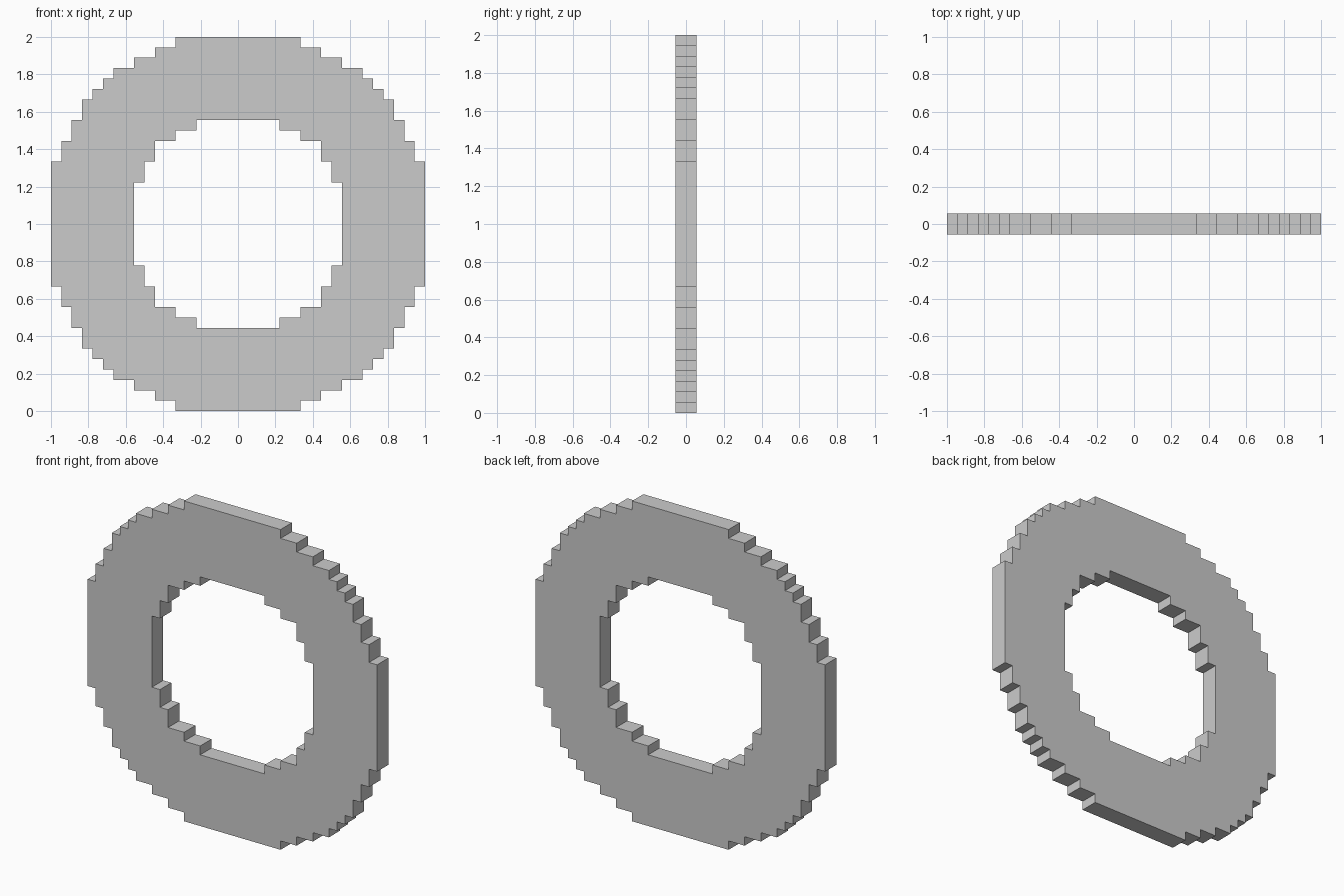
import bpy, bmesh
from mathutils import Vector

if "Cube" in bpy.data.objects:
    bpy.data.objects.remove(bpy.data.objects["Cube"])

U = 1 / 18  # one block

# Quarter outlines as (half width, height) steps, in blocks from the centre
OUTER = [(18, 6), (17, 8), (16, 10), (15, 12), (14, 13),
         (13, 14), (12, 15), (10, 16), (8, 17), (6, 18)]
INNER = [(10, 4), (9, 6), (8, 8), (6, 9), (4, 10)]


def stepped_loop(steps):
    """Full stepped outline mirrored from one quarter."""
    quarter = []
    for i, (w, h) in enumerate(steps):
        if i:
            quarter.append((w, steps[i - 1][1]))
        quarter.append((w, h))
    left = [(-x, z) for x, z in reversed(quarter)]
    half = quarter + left
    return half + [(-x, -z) for x, z in half]


bm = bmesh.new()

# Outer rim and hole outlines
edges = []
for steps in (OUTER, INNER):
    vs = [bm.verts.new((x * U, -U, 1 + z * U)) for x, z in stepped_loop(steps)]
    edges += [bm.edges.new((a, b)) for a, b in zip(vs, vs[1:] + vs[:1])]

# Fill the ring face, then give it thickness
bmesh.ops.triangle_fill(bm, edges=edges, use_beauty=True, normal=(0, -1, 0))
ext = bmesh.ops.extrude_face_region(bm, geom=bm.faces[:], use_keep_orig=True)
moved = [g for g in ext["geom"] if isinstance(g, bmesh.types.BMVert)]
bmesh.ops.translate(bm, verts=moved, vec=Vector((0, 2 * U, 0)))
bmesh.ops.recalc_face_normals(bm, faces=bm.faces[:])

mesh = bpy.data.meshes.new("stepped_ring")
bm.to_mesh(mesh)
bm.free()
ring = bpy.data.objects.new("stepped_ring", mesh)
bpy.context.collection.objects.link(ring)
